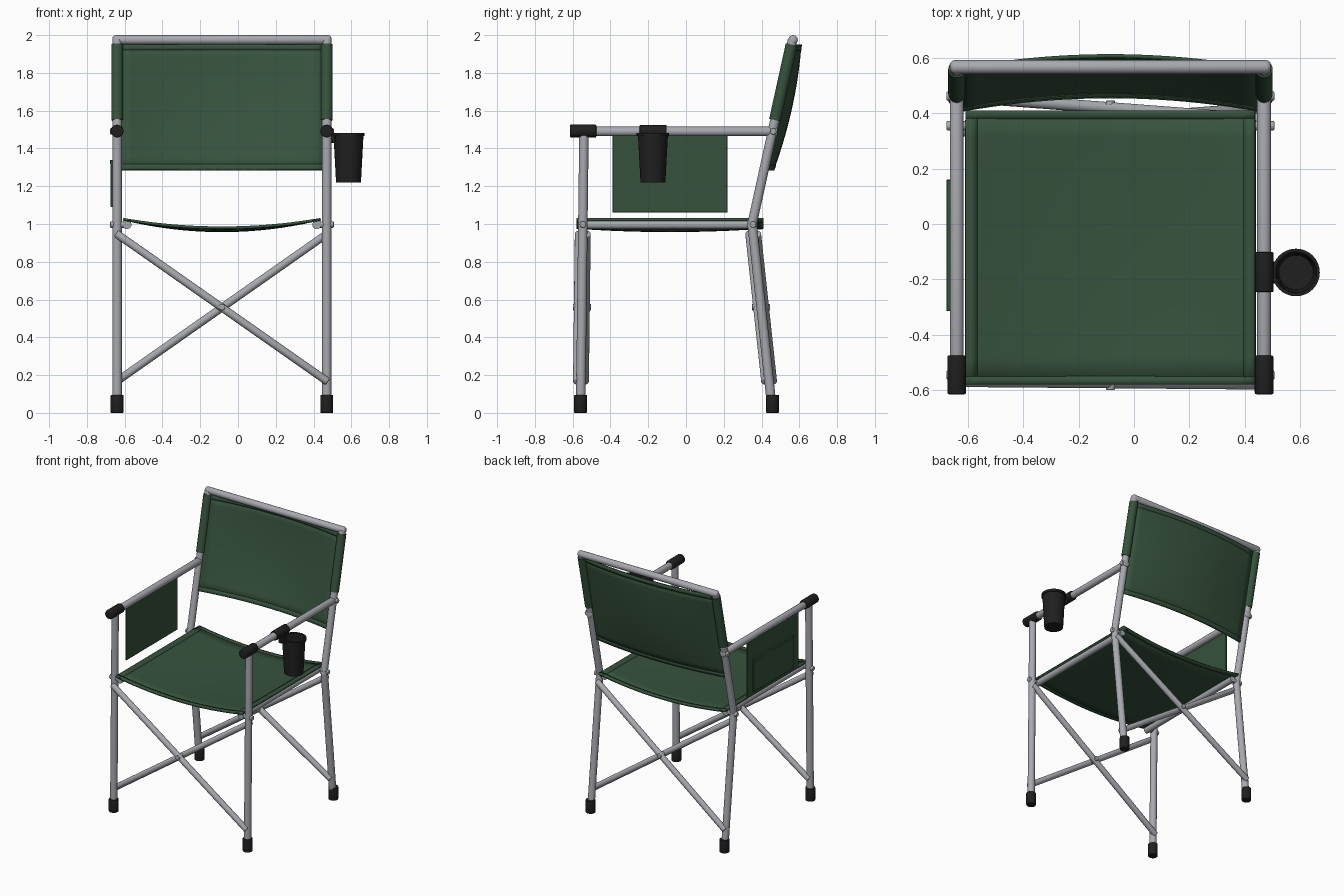
import bpy, bmesh, math
from mathutils import Vector

if "Cube" in bpy.data.objects:
    bpy.data.objects.remove(bpy.data.objects["Cube"])

CX = -0.085      # middle of the frame
HALF = 0.555     # half distance between the posts
SLOPE = 0.2195   # backward lean of the back posts


def material(name, r, g, b, rough):
    m = bpy.data.materials.new(name)
    m.use_nodes = True
    m.diffuse_color = (r, g, b, 1)
    node = m.node_tree.nodes["Principled BSDF"]
    node.inputs["Base Color"].default_value = (r, g, b, 1)
    node.inputs["Roughness"].default_value = rough
    return m


METAL = material("grey metal", 0.39, 0.40, 0.43, 0.5)
FABRIC = material("dark green fabric", 0.038, 0.085, 0.047, 0.8)
BLACK = material("black plastic", 0.014, 0.014, 0.014, 0.6)


def finish(name, bm, mat, smooth=True):
    bmesh.ops.recalc_face_normals(bm, faces=bm.faces)
    mesh = bpy.data.meshes.new(name)
    bm.to_mesh(mesh)
    bm.free()
    mesh.materials.append(mat)
    ob = bpy.data.objects.new(name, mesh)
    bpy.context.collection.objects.link(ob)
    if smooth:
        bpy.ops.object.select_all(action='DESELECT')
        ob.select_set(True)
        bpy.context.view_layer.objects.active = ob
        bpy.ops.object.shade_smooth_by_angle(angle=math.radians(40))
    return ob


def tube(name, a, b, r, mat=METAL, sides=20, bevel=0.0):
    """Closed cylinder from a to b, with optional softened rims."""
    a, b = Vector(a), Vector(b)
    bm = bmesh.new()
    bmesh.ops.create_cone(bm, cap_ends=True, segments=sides, radius1=r,
                          radius2=r, depth=(b - a).length)
    if bevel:
        rims = [e for e in bm.edges if abs(e.verts[0].co.z - e.verts[1].co.z) < 1e-5]
        bmesh.ops.bevel(bm, geom=rims, offset=bevel, segments=3, affect='EDGES', profile=0.5)
    rot = (b - a).to_track_quat('Z', 'Y')
    for v in bm.verts:
        v.co = rot @ v.co + (a + b) / 2
    return finish(name, bm, mat)


def sheet(name, func, us, vs, thick, nu=20, nv=10):
    """Curved cloth over ranges of u and v, each within -1..1."""
    bm = bmesh.new()
    rows = [[bm.verts.new(func(us[0] + (us[1] - us[0]) * i / nu,
                               vs[0] + (vs[1] - vs[0]) * j / nv))
             for i in range(nu + 1)] for j in range(nv + 1)]
    for low, high in zip(rows, rows[1:]):
        for i in range(nu):
            bm.faces.new((low[i], low[i + 1], high[i + 1], high[i]))
    ob = finish(name, bm, FABRIC)
    mod = ob.modifiers.new("thickness", 'SOLIDIFY')
    mod.thickness = thick
    mod.offset = 0
    return ob


def box(name, lo, hi, mat):
    lo, hi = Vector(lo), Vector(hi)
    bm = bmesh.new()
    bmesh.ops.create_cube(bm, size=1)
    for v in bm.verts:
        v.co = (lo + hi) / 2 + v.co * (hi - lo)
    bmesh.ops.bevel(bm, geom=bm.edges[:], offset=0.003, segments=1, affect='EDGES')
    return finish(name, bm, mat, False)


def front_y(z):
    return -0.558 + 0.012 * z


def rear_y(z):
    return 0.458 - 0.108 * z


def post_y(z):
    return 0.35 + SLOPE * (z - 1)


# Side frames
for side, s in (("right", -1), ("left", 1)):
    x = CX + s * HALF
    tube(side + "_front_leg", (x, front_y(0.03), 0.03), (x, front_y(1.49), 1.49), 0.025)
    tube(side + "_rear_leg", (x, rear_y(0.03), 0.03), (x, rear_y(1.01), 1.01), 0.025)
    tube(side + "_back_post", (x, post_y(0.98), 0.98), (x, post_y(1.975), 1.975), 0.025)
    tube(side + "_armrest", (x, -0.56, 1.49), (x, 0.485, 1.49), 0.025, bevel=0.008)
    tube(side + "_grip", (x, -0.615, 1.492), (x, -0.475, 1.492), 0.034, BLACK, bevel=0.006)
    for part, fy in (("front", front_y), ("rear", rear_y)):
        tube(f"{side}_{part}_foot", (x, fy(0), 0), (x, fy(0), 0.095), 0.034, BLACK, bevel=0.004)
    tube(side + "_back_sleeve", (x, post_y(1.55), 1.55), (x, post_y(1.95), 1.95), 0.031, FABRIC)

    # Seat rail and pivot bolts
    rail = CX + s * 0.502
    tube(side + "_seat_rail", (rail, -0.565, 0.996), (rail, 0.375, 0.996), 0.023)
    for part, y in (("front", front_y(1)), ("rear", 0.355)):
        tube(f"{side}_{part}_seat_bolt", (rail, y, 0.997), (CX + s * 0.592, y, 0.997),
             0.017, bevel=0.005)
    tube(side + "_arm_bolt", (x, 0.462, 1.49), (CX + s * 0.592, 0.462, 1.49), 0.017, bevel=0.005)

# Top bar with rounded ends
tube("top_bar", (CX - 0.58, 0.567, 1.975), (CX + 0.58, 0.567, 1.975), 0.025, bevel=0.018)

# Crossed braces and their pivots, front and rear
for part, fy, out in (("front", front_y, -1), ("rear", rear_y, 1)):
    for layer, k in (("outer", 1), ("inner", -1)):
        s = k * -out     # side on which this brace reaches the floor
        shift = out * k * 0.021
        tube(f"{part}_{layer}_brace",
             (CX + s * 0.56, fy(0.165) + shift, 0.165),
             (CX - s * 0.56, fy(0.95) + shift, 0.95), 0.021, bevel=0.006)
    y = fy(0.56)
    tube(part + "_brace_pivot", (CX, y - 0.048, 0.56), (CX, y + 0.048, 0.56), 0.017, bevel=0.004)


# Seat cloth, sagging in the middle
def seat(u, v):
    sag = (1 - u * u) * (0.045 + 0.018 * (1 - v * v))
    return Vector((CX + 0.523 * u, -0.085 + 0.495 * v, 1.025 - sag))


# Back cloth, bulging to the rear
def back(u, v):
    z = 1.6175 + 0.3325 * v
    bulge = (1 - u * u) * (0.048 + 0.024 * (1 - v * v))
    return Vector((CX + 0.535 * u, post_y(z) + bulge, z))


FULL = (-1, 1)
sheet("seat_cloth", seat, FULL, FULL, 0.010)
sheet("back_cloth", back, FULL, FULL, 0.010)
for end, s in (("lower", -1), ("upper", 1)):
    sheet(end + "_back_hem", back, FULL, sorted((s * 0.91, s)), 0.014, nv=2)
    sheet(end + "_seat_hem", seat, FULL, sorted((s * 0.94, s)), 0.014, nv=2)
    sheet(end + "_seat_side_hem", seat, sorted((s * 0.92, s)), FULL, 0.014, nu=2)

# Hanging pocket on the right arm
box("pocket_panel", (-0.664, -0.39, 1.06), (-0.652, 0.22, 1.485), FABRIC)
box("outer_pocket", (-0.675, -0.315, 1.09), (-0.66, 0.16, 1.34), FABRIC)
box("pocket_rim", (-0.678, -0.315, 1.315), (-0.66, 0.16, 1.34), FABRIC)

# Cup holder turned from a profile, with its clip on the left arm
bm = bmesh.new()
profile = [(0, 1.22), (0.066, 1.22), (0.079, 1.465), (0.086, 1.465), (0.086, 1.483),
           (0.074, 1.483), (0.062, 1.235), (0, 1.235)]
verts = [bm.verts.new((r, 0, z)) for r, z in profile]
edges = [bm.edges.new(p) for p in zip(verts, verts[1:])]
bmesh.ops.spin(bm, geom=verts + edges, cent=(0, 0, 0), axis=(0, 0, 1),
               angle=math.tau, steps=32)
bmesh.ops.remove_doubles(bm, verts=bm.verts, dist=1e-4)
cup = finish("cup_holder", bm, BLACK)
cup.location = (0.585, -0.175, 0)
tube("cup_clip", (0.47, -0.245, 1.49), (0.47, -0.102, 1.49), 0.034, BLACK, bevel=0.004)
box("cup_bracket", (0.485, -0.215, 1.43), (0.515, -0.135, 1.48), BLACK)
